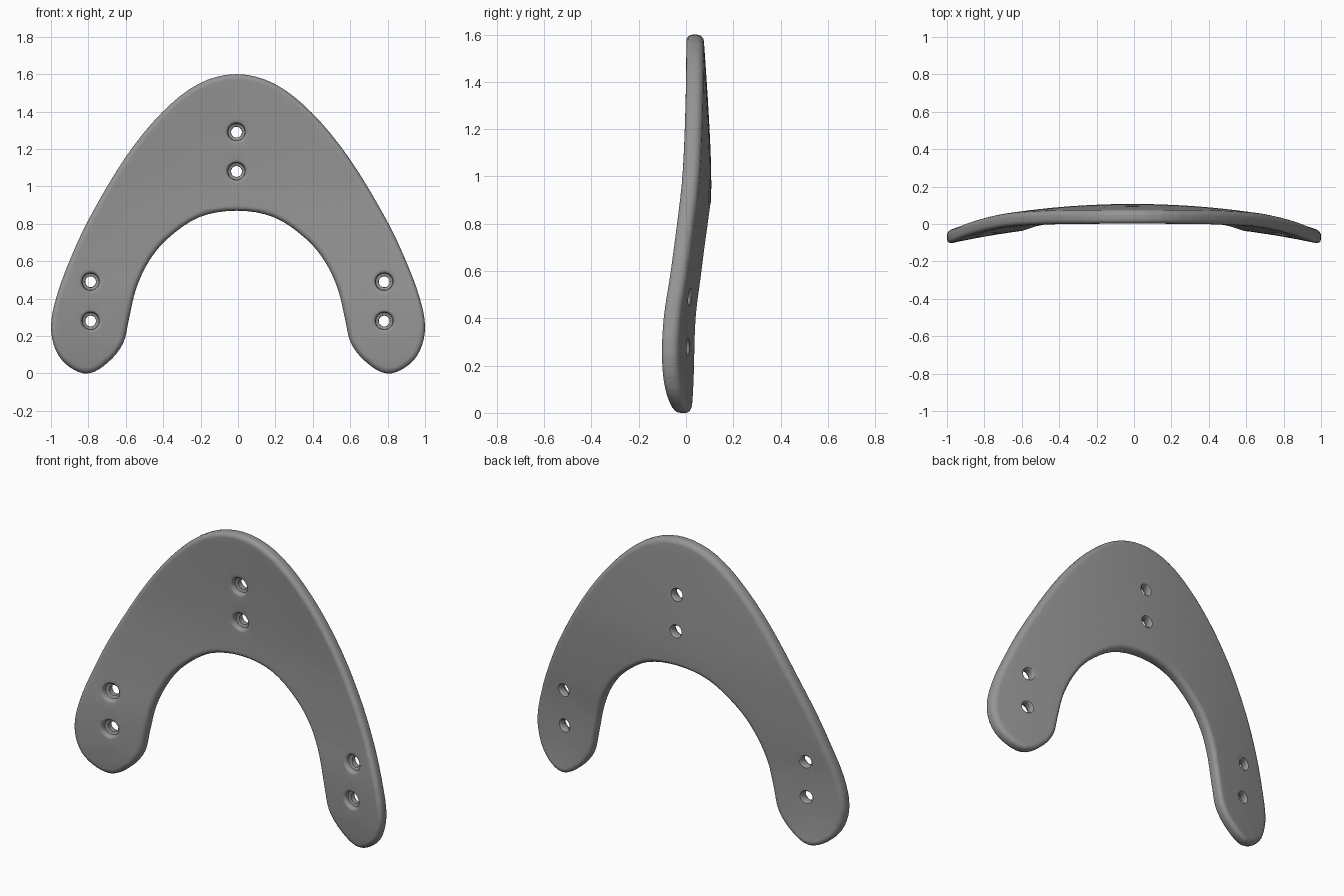
import bpy, bmesh, math
from mathutils import Vector
from mathutils.geometry import interpolate_bezier

if "Cube" in bpy.data.objects:
    bpy.data.objects.remove(bpy.data.objects["Cube"])

HALF = 0.037      # half thickness of the plate
ROUND = 0.028     # rim rounding

# Right half of the outline (x, z): crown, outer edge, foot, inner arch
half = [(0, 1.6), (.2, 1.55), (.4, 1.395), (.6, 1.15), (.8, .815), (.9, .60), (.97, .41),
        (1, .25), (.972, .12), (.90, .035), (.797, .0), (.69, .06), (.61, .16), (.578, .29),
        (.54, .45), (.47, .60), (.37, .72), (.2, .835), (0, .87)]
outline = half + [(-x, z) for x, z in half[-2:0:-1]]


def smooth_loop(pts, steps):
    """Closed smooth curve through the points."""
    p = [Vector((x, 0, z)) for x, z in pts]
    n, out = len(p), []
    for i in range(n):
        a, b, c, d = p[i - 1], p[i], p[(i + 1) % n], p[(i + 2) % n]
        length = (c - b).length / 3
        h1 = b + (c - a).normalized() * length
        h2 = c - (d - b).normalized() * length
        out += interpolate_bezier(b, h1, h2, c, steps + 1)[:-1]
    return out


def depth(x, z):
    """Bend of the plate: bowed across, gently waved along its height."""
    keys = [(0, .058), (.1, .045), (.2, .04), (.4, .041), (.6, .056), (.9, .069),
            (1.05, .069), (1.3, .057), (1.6, .037)]
    z = min(max(z, 0), 1.6)
    n = len(keys)
    i = max(k for k in range(n - 1) if keys[k][0] <= z)
    slope = lambda k: ((keys[min(k + 1, n - 1)][1] - keys[max(k - 1, 0)][1]) /
                       (keys[min(k + 1, n - 1)][0] - keys[max(k - 1, 0)][0]))
    (z0, a), (z1, b) = keys[i], keys[i + 1]
    w, t = z1 - z0, (z - z0) / (z1 - z0)
    wave = ((2*t**3 - 3*t*t + 1) * a + (t**3 - 2*t*t + t) * w * slope(i)
            + (3*t*t - 2*t**3) * b + (t**3 - t*t) * w * slope(i + 1))
    return wave - .11 * x * x


def make_object(name, bm):
    mesh = bpy.data.meshes.new(name)
    bmesh.ops.recalc_face_normals(bm, faces=bm.faces)
    bm.to_mesh(mesh)
    bm.free()
    obj = bpy.data.objects.new(name, mesh)
    bpy.context.collection.objects.link(obj)
    return obj


# Flat plate with rounded rims
bm = bmesh.new()
face = bm.faces.new([bm.verts.new(p + Vector((0, -HALF, 0))) for p in smooth_loop(outline, 4)])
ext = bmesh.ops.extrude_face_region(bm, geom=[face], use_keep_orig=True)
bmesh.ops.translate(bm, vec=(0, 2 * HALF, 0),
                    verts=[v for v in ext['geom'] if isinstance(v, bmesh.types.BMVert)])
rims = [e for e in bm.edges if abs(e.verts[0].co.y - e.verts[1].co.y) < 1e-6]
bmesh.ops.bevel(bm, geom=rims, offset=ROUND, segments=4, profile=.5, affect='EDGES')
plate = make_object("curved_plate", bm)

# Stepped screw hole cutters, turned around the y axis
profile = [(.060, -.06), (.060, -HALF), (.052, -.033), (.047, -.025), (.045, -.008), (.030, -.003),
           (.029, .024), (.032, .031), (.038, HALF), (.038, .06)]
SIDES = 28
bm = bmesh.new()
for hx, hz in [(0, 1.29), (0, 1.08)] + [(s * .785, z) for s in (-1, 1) for z in (.49, .28)]:
    rings = [[bm.verts.new((hx + r * math.cos(2 * math.pi * k / SIDES), y,
                            hz + r * math.sin(2 * math.pi * k / SIDES))) for k in range(SIDES)]
             for r, y in profile]
    for a, b in zip(rings, rings[1:]):
        for k in range(SIDES):
            m = (k + 1) % SIDES
            bm.faces.new((a[k], a[m], b[m], b[k]))
    bm.faces.new(rings[0])
    bm.faces.new(rings[-1])
cutter = make_object("screw_hole_cutter", bm)
cutter.hide_render = True

cut = plate.modifiers.new("screw_holes", 'BOOLEAN')
cut.operation, cut.object, cut.solver = 'DIFFERENCE', cutter, 'EXACT'
deps = bpy.context.evaluated_depsgraph_get()
cut_mesh = bpy.data.meshes.new_from_object(plate.evaluated_get(deps))
plate.modifiers.clear()
plate.data = cut_mesh
bpy.data.objects.remove(cutter)

# Slice the flat faces so that they can follow the bend
bm = bmesh.new()
bm.from_mesh(cut_mesh)
bmesh.ops.triangulate(bm, faces=[f for f in bm.faces if len(f.verts) > 4])
for axis, start, count, step in (((1, 0, 0), -.96, 25, .08), ((0, 0, 1), .08, 19, .08)):
    for i in range(count):
        bmesh.ops.bisect_plane(bm, geom=bm.verts[:] + bm.edges[:] + bm.faces[:], dist=1e-5,
                               plane_co=Vector(axis) * (start + step * i), plane_no=axis)
bmesh.ops.remove_doubles(bm, verts=bm.verts, dist=1e-4)
for v in bm.verts:
    v.co.y += depth(v.co.x, v.co.z)
    v.co.x -= .008 * (1 - v.co.x ** 2)
bm.to_mesh(cut_mesh)
bm.free()

# Grey finish
grey = bpy.data.materials.new("mid_grey")
grey.diffuse_color = (.3, .3, .3, 1)
grey.use_nodes = True
grey.node_tree.nodes["Principled BSDF"].inputs["Base Color"].default_value = grey.diffuse_color
cut_mesh.materials.clear()
cut_mesh.materials.append(grey)

bpy.context.view_layer.objects.active = plate
plate.select_set(True)
bpy.ops.object.shade_smooth_by_angle(angle=math.radians(40))
weighted = plate.modifiers.new("even_shading", 'WEIGHTED_NORMAL')
weighted.keep_sharp = True
